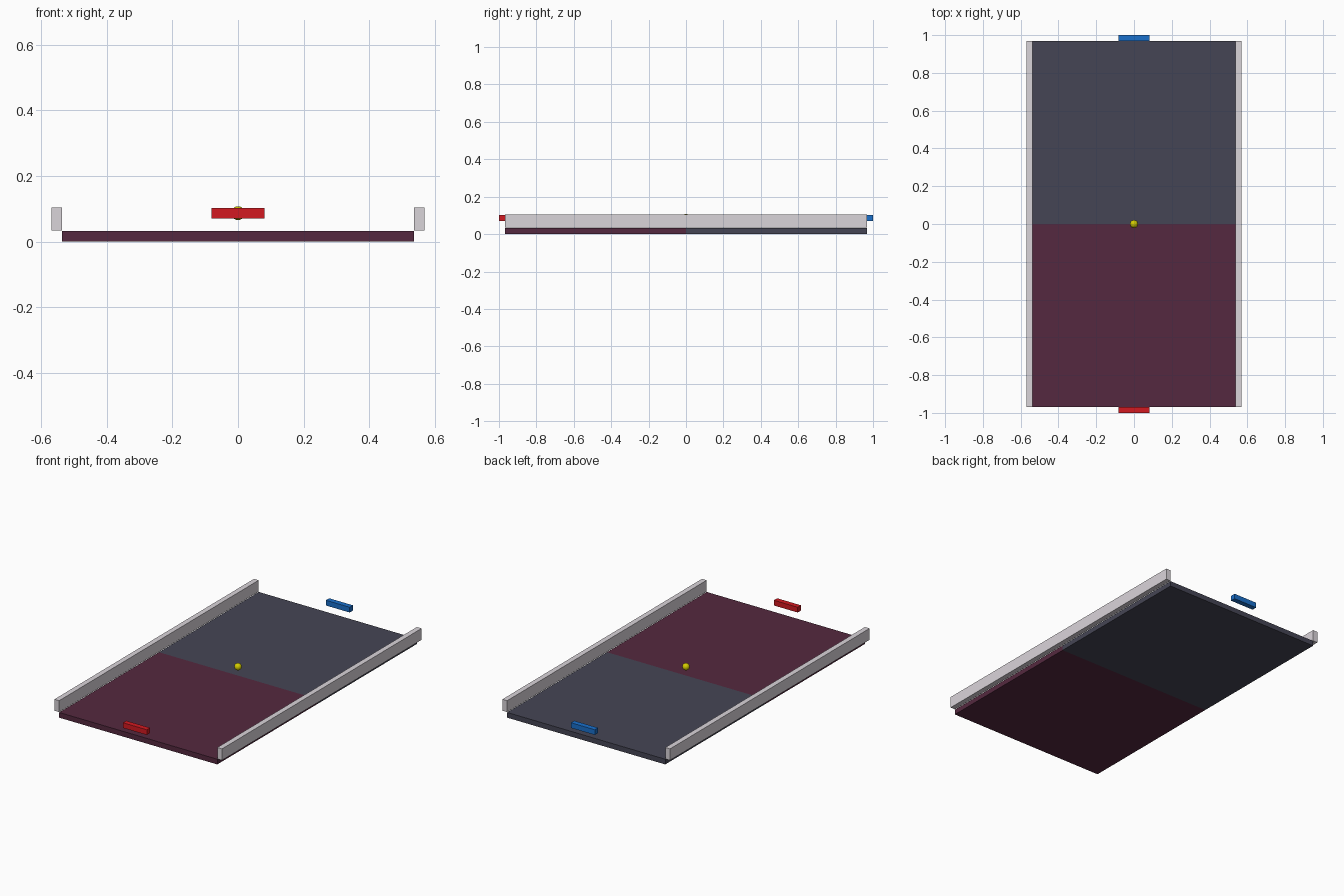
import bpy

if "Cube" in bpy.data.objects:
    bpy.data.objects.remove(bpy.data.objects["Cube"])


def material(name, rgb):
    m = bpy.data.materials.new(name)
    m.diffuse_color = (*rgb, 1)
    m.use_nodes = True
    m.node_tree.nodes["Principled BSDF"].inputs["Base Color"].default_value = m.diffuse_color
    return m


def box(name, lo, hi, mat):
    centre = [(a + b) / 2 for a, b in zip(lo, hi)]
    bpy.ops.mesh.primitive_cube_add(size=1, location=centre)
    ob = bpy.context.object
    ob.name = name
    ob.scale = [b - a for a, b in zip(lo, hi)]
    bpy.ops.object.transform_apply(location=False, rotation=False, scale=True)
    ob.data.materials.append(mat)
    return ob


W, L, T = 0.537, 0.968, 0.032   # half width, half length, unit thickness

maroon = material("maroon", (0.09, 0.022, 0.05))
slate = material("slate", (0.06, 0.06, 0.09))
pale = material("pale_grey", (0.70, 0.66, 0.70))
red = material("red", (0.65, 0.01, 0.015))
blue = material("blue", (0.01, 0.16, 0.60))
yellow = material("yellow", (0.65, 0.60, 0.0))

# Floor halves
box("front_floor", (-W, -L, 0), (W, 0, T), maroon)
box("back_floor", (-W, 0, 0), (W, L, T), slate)

# Side walls, just outside the floor edges
for name, x in (("left_wall", -W - T), ("right_wall", W)):
    box(name, (x, -L, 0.034), (x + T, L, 0.104), pale)

# Paddles floating just beyond each end
for name, y, mat in (("front_paddle", -1, red), ("back_paddle", L, blue)):
    box(name, (-0.081, y, 0.071), (0.081, y + T, 0.103), mat)

# Ball at the centre
bpy.ops.mesh.primitive_uv_sphere_add(segments=32, ring_count=16, radius=0.021,
                                     location=(0, 0, 0.087))
ball = bpy.context.object
ball.name = "ball"
ball.data.materials.append(yellow)
bpy.ops.object.shade_smooth()
